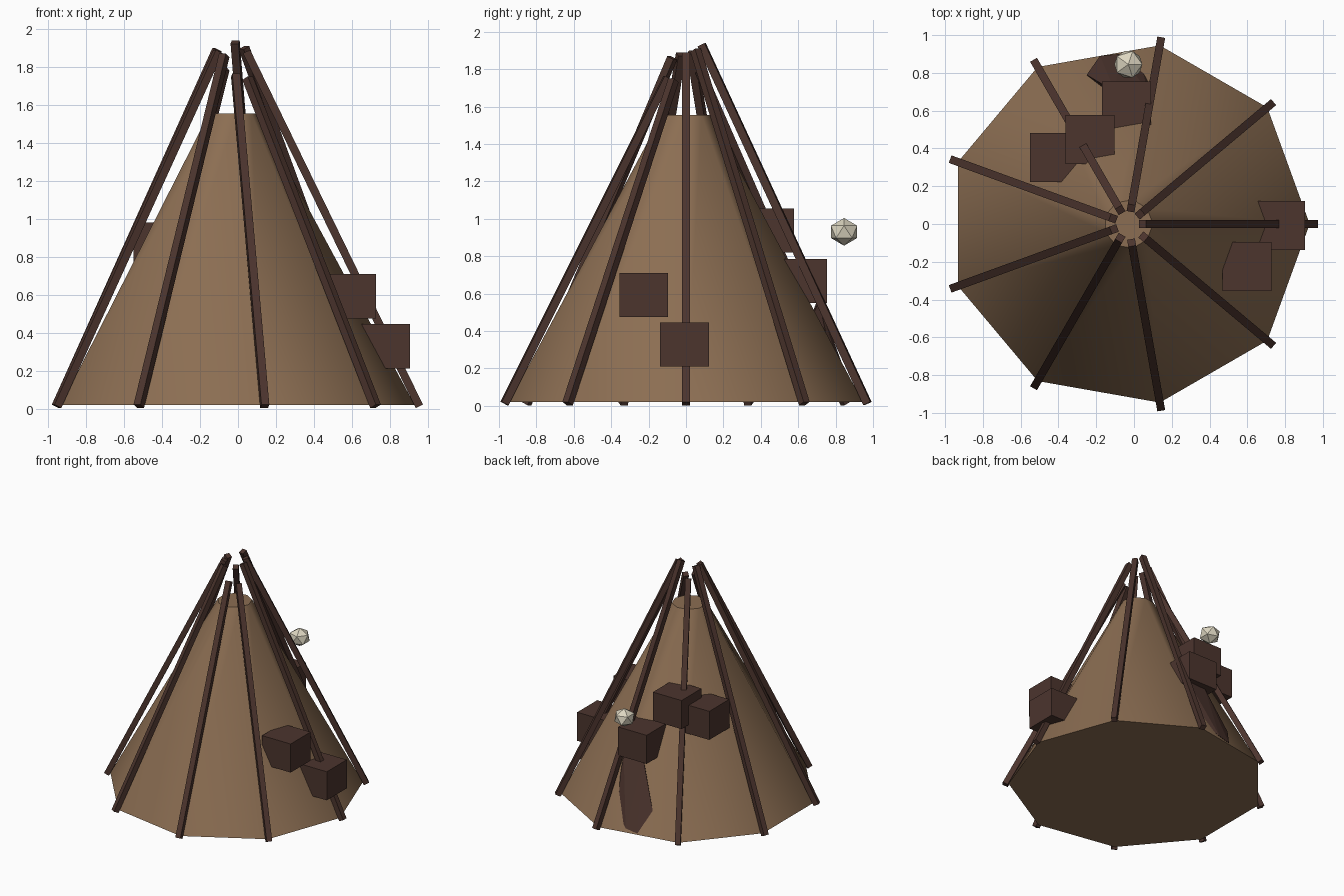
import bpy, bmesh, math
from mathutils import Vector

if "Cube" in bpy.data.objects:
    bpy.data.objects.remove(bpy.data.objects["Cube"])

CX = -0.03  # tent axis


def material(name, rgb):
    m = bpy.data.materials.new(name)
    m.diffuse_color = (*rgb, 1)
    m.use_nodes = True
    m.node_tree.nodes["Principled BSDF"].inputs["Base Color"].default_value = m.diffuse_color
    return m


HIDE = material("tan hide", (0.26, 0.155, 0.085))
WOOD = material("dark brown wood", (0.072, 0.035, 0.027))
CREAM = material("cream", (0.72, 0.67, 0.53))


def finish(bm, name, mat):
    bmesh.ops.recalc_face_normals(bm, faces=bm.faces)
    me = bpy.data.meshes.new(name)
    bm.to_mesh(me)
    bm.free()
    me.materials.append(mat)
    ob = bpy.data.objects.new(name, me)
    bpy.context.collection.objects.link(ob)
    return ob


def ring(bm, r, z, n=9):
    return [bm.verts.new((CX + r * math.cos(i * math.tau / n),
                          r * math.sin(i * math.tau / n), z)) for i in range(n)]


# Nine-sided tent cover, smooth around, flat caps
bm = bmesh.new()
low, high = ring(bm, 0.96, 0.02), ring(bm, 0.13, 1.555)
for i in range(9):
    j = (i + 1) % 9
    bm.faces.new((low[i], low[j], high[j], high[i]))
bm.faces.new(low)
bm.faces.new(high)
cover = finish(bm, "tent_cover", HIDE)
bpy.context.view_layer.objects.active = cover
cover.select_set(True)
bpy.ops.object.shade_smooth_by_angle(angle=math.radians(50))
cover.select_set(False)


# Square poles leaning on each corner: (top radius, top height)
def pole(index, r_top, z_top):
    a = math.radians(40 * index)
    out = Vector((math.cos(a), math.sin(a), 0))
    side = Vector((-math.sin(a), math.cos(a), 0))
    axis_pos = Vector((CX, 0, 0))
    start = axis_pos + out * 0.985 + Vector((0, 0, 0.012))
    end = axis_pos + out * r_top + Vector((0, 0, z_top))
    normal = side.cross((end - start).normalized())
    bm = bmesh.new()
    h = 0.021
    corners = ((-h, -h), (h, -h), (h, h), (-h, h))
    a_ring, b_ring = [[bm.verts.new(p + side * u + normal * v) for u, v in corners]
                      for p in (start, end)]
    for i in range(4):
        j = (i + 1) % 4
        bm.faces.new((a_ring[i], a_ring[j], b_ring[j], b_ring[i]))
    bm.faces.new(a_ring)
    bm.faces.new(b_ring)
    finish(bm, f"pole_{index + 1}", WOOD)


tops = [(0.075, 1.88), (0.08, 1.9), (0.085, 1.93), (0.085, 1.79), (0.085, 1.89),
        (0.08, 1.88), (0.085, 1.86), (0.1, 1.755), (0.105, 1.74)]
for k, (r, z) in enumerate(tops):
    pole(k, r, z)


# Blocks sunk into the cover, given by centre
def block(name, centre):
    bm = bmesh.new()
    bmesh.ops.create_cube(bm, size=1)
    for v in bm.verts:
        v.co = Vector((v.co.x * 0.26, v.co.y * 0.26, v.co.z * 0.235)) + Vector(centre)
    finish(bm, name, WOOD)


block("front_block_upper", (0.598, -0.225, 0.592))
block("front_block_lower", (0.775, -0.008, 0.328))
block("back_block_upper", (-0.233, 0.447, 0.937))
block("back_block_side", (-0.42, 0.353, 0.862))
block("back_block_lower", (-0.04, 0.625, 0.667))

# Faceted wedge below the lower back block
bm = bmesh.new()
for p in ((-0.18, 0.89, 0.03), (-0.08, 0.9, 0.05), (-0.25, 0.79, 0.2), (0.08, 0.79, 0.2),
          (0.04, 0.84, 0.14), (-0.1, 0.7, 0.56), (0.07, 0.71, 0.56), (-0.08, 0.6, 0.3)):
    bm.verts.new(p)
bmesh.ops.convex_hull(bm, input=bm.verts)
finish(bm, "back_wedge", WOOD)

# Floating faceted ball
bm = bmesh.new()
bmesh.ops.create_icosphere(bm, subdivisions=1, radius=1)
for v in bm.verts:
    v.co = Vector((v.co.x * 0.083 - 0.03, v.co.y * 0.082 + 0.845, v.co.z * 0.074 + 0.93))
finish(bm, "pale_ball", CREAM)
